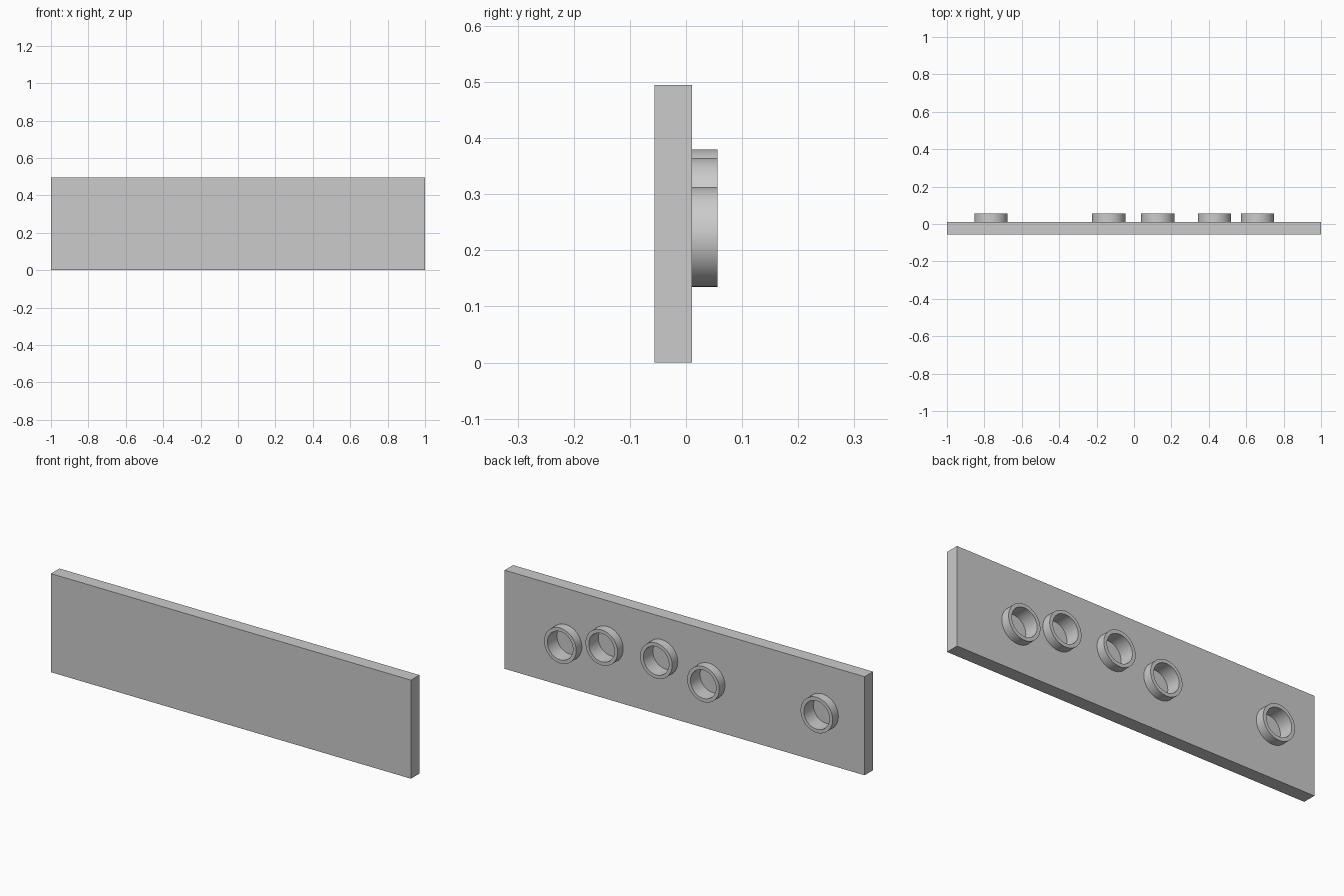
import bpy, bmesh, math
from mathutils import Matrix, Vector

cube = bpy.data.objects.get("Cube")
if cube:
    bpy.data.objects.remove(cube, do_unlink=True)

FRONT, BACK, RIM = -0.056, 0.011, 0.056   # y of plate faces and ring rims
FLOOR = -0.02                             # y of the socket floors
HEIGHT = 0.495
OUTER, INNER, SIDES = 0.089, 0.071, 64
CENTRES = [(0.66, 0.224), (0.43, 0.276), (0.127, 0.291), (-0.135, 0.243), (-0.765, 0.257)]

grey = bpy.data.materials.new("light grey")
grey.use_nodes = True
colour = (0.6, 0.6, 0.6, 1)
grey.diffuse_color = colour
grey.node_tree.nodes["Principled BSDF"].inputs["Base Color"].default_value = colour


def make_object(name, bm):
    bmesh.ops.recalc_face_normals(bm, faces=bm.faces)
    mesh = bpy.data.meshes.new(name)
    bm.to_mesh(mesh)
    bm.free()
    obj = bpy.data.objects.new(name, mesh)
    bpy.context.collection.objects.link(obj)
    mesh.materials.append(grey)
    return obj


def activate(obj):
    bpy.ops.object.select_all(action='DESELECT')
    obj.select_set(True)
    bpy.context.view_layer.objects.active = obj


def smooth(obj):
    activate(obj)
    bpy.ops.object.shade_smooth_by_angle(angle=math.radians(30))


# Flat plate
bm = bmesh.new()
bmesh.ops.create_cube(bm, size=1)
bmesh.ops.scale(bm, vec=(2, BACK - FRONT, HEIGHT), verts=bm.verts)
bmesh.ops.translate(bm, vec=(0, (FRONT + BACK) / 2, HEIGHT / 2), verts=bm.verts)
plate = make_object("plate", bm)

# Blind holes sunk into the back of the plate
bm = bmesh.new()
depth = RIM - FLOOR
for x, z in CENTRES:
    place = Matrix.Translation((x, FLOOR + depth / 2, z)) @ Matrix.Rotation(math.pi / 2, 4, 'X')
    bmesh.ops.create_cone(bm, cap_ends=True, segments=SIDES, radius1=INNER,
                          radius2=INNER, depth=depth, matrix=place)
cutter = make_object("hole_cutter", bm)
cutter.hide_render = True
cut = plate.modifiers.new("holes", 'BOOLEAN')
cut.operation, cut.solver, cut.object = 'DIFFERENCE', 'EXACT', cutter
activate(plate)
bpy.ops.object.modifier_apply(modifier=cut.name)
bpy.data.objects.remove(cutter, do_unlink=True)
smooth(plate)

# Raised rings around the holes, spun from a wall profile
for number, (x, z) in enumerate(CENTRES, 1):
    bm = bmesh.new()
    profile = [(INNER, BACK), (INNER, RIM), (OUTER, RIM), (OUTER, BACK)]
    verts = [bm.verts.new((x + r, y, z)) for r, y in profile]
    edges = [bm.edges.new(pair) for pair in zip(verts, verts[1:])]
    bmesh.ops.spin(bm, geom=verts + edges, cent=(x, 0, z), axis=(0, 1, 0),
                   angle=math.tau, steps=SIDES)
    bmesh.ops.remove_doubles(bm, verts=bm.verts, dist=0.0005)
    ring = make_object(f"ring_{number}", bm)
    # Make sure the rim faces backwards
    rim = max(ring.data.polygons, key=lambda p: p.center.y)
    if rim.normal.dot(Vector((0, 1, 0))) < 0:
        ring.data.flip_normals()
    smooth(ring)
